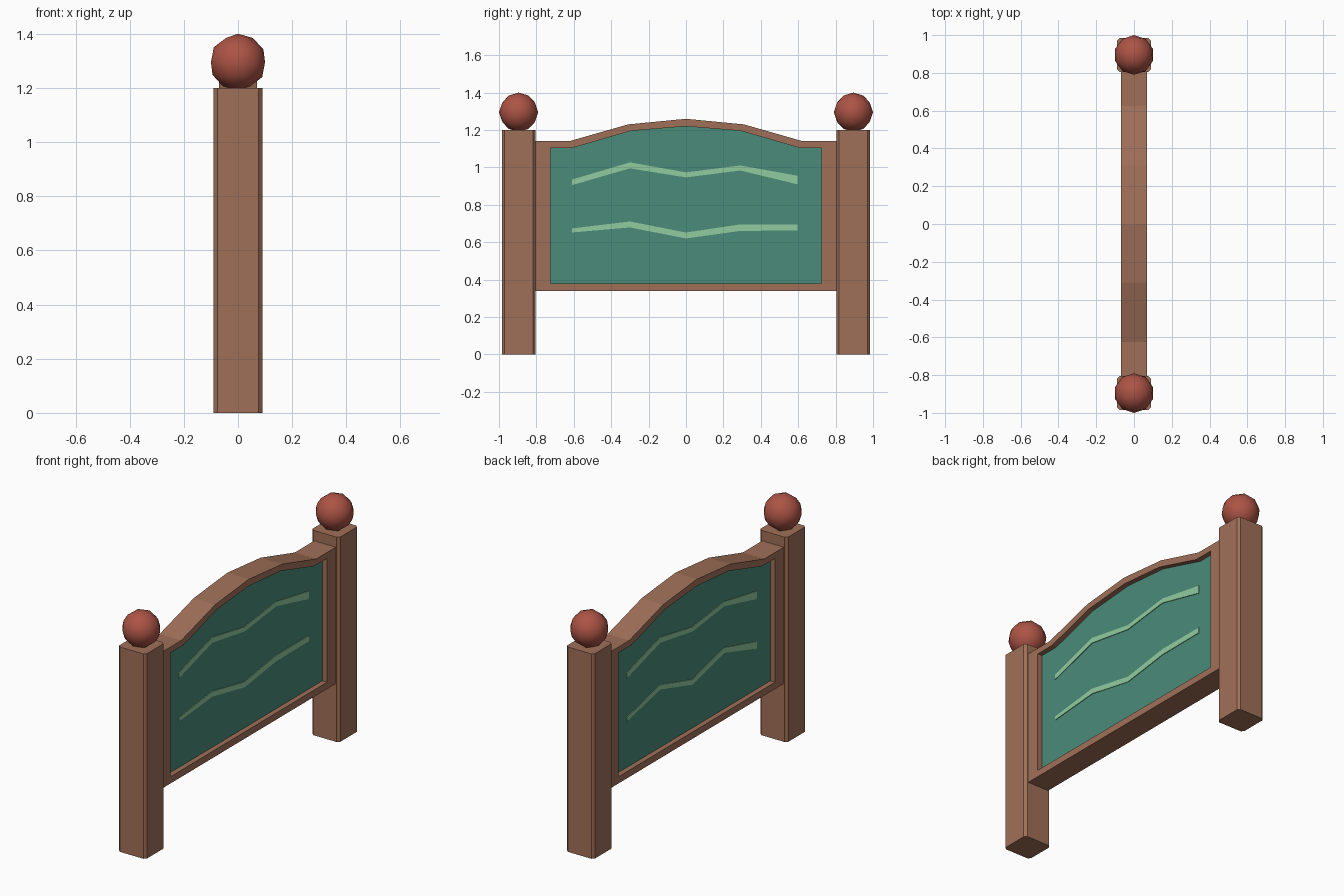
import bpy, bmesh, math

if "Cube" in bpy.data.objects:
    bpy.data.objects.remove(bpy.data.objects["Cube"])


def material(name, rgb):
    m = bpy.data.materials.new(name)
    m.diffuse_color = (*rgb, 1)
    m.use_nodes = True
    m.node_tree.nodes["Principled BSDF"].inputs["Base Color"].default_value = m.diffuse_color
    return m


WOOD = material("brown wood", (0.352, 0.163, 0.099))
GREEN = material("board green", (0.067, 0.258, 0.196))
PALE = material("pale green paint", (0.278, 0.600, 0.345))
RED = material("red knob", (0.413, 0.088, 0.060))


def finish(bm, name, mat):
    bmesh.ops.recalc_face_normals(bm, faces=bm.faces)
    me = bpy.data.meshes.new(name)
    bm.to_mesh(me)
    bm.free()
    me.materials.append(mat)
    ob = bpy.data.objects.new(name, me)
    bpy.context.collection.objects.link(ob)
    return ob


def prism(name, outline, x0, x1, mat):
    """Extrude a (y, z) outline along x."""
    bm = bmesh.new()
    a = [bm.verts.new((x0, y, z)) for y, z in outline]
    b = [bm.verts.new((x1, y, z)) for y, z in outline]
    n = len(a)
    bm.faces.new(a)
    bm.faces.new(b[::-1])
    for i in range(n):
        j = (i + 1) % n
        bm.faces.new((a[i], a[j], b[j], b[i]))
    return finish(bm, name, mat)


def mirrored(half):
    """Half outline from bottom edge to peak, completed on the other side."""
    return half + [(-y, z) for y, z in reversed(half[:-1])]


def ring_frame(name, outer, inner, hx, mat):
    bm = bmesh.new()
    loops = [[bm.verts.new((x, y, z)) for y, z in pts]
             for x, pts in ((hx, outer), (hx, inner), (-hx, inner), (-hx, outer))]
    n = len(outer)
    for k in range(4):
        a, b = loops[k], loops[(k + 1) % 4]
        for i in range(n):
            j = (i + 1) % n
            bm.faces.new((a[i], a[j], b[j], b[i]))
    return finish(bm, name, mat)


# Arched frame and recessed board
outer = mirrored([(0.815, 0.34), (0.815, 1.14), (0.625, 1.14), (0.31, 1.23), (0, 1.26)])
inner = mirrored([(0.725, 0.38), (0.725, 1.105), (0.605, 1.105), (0.295, 1.195), (0, 1.22)])
ring_frame("frame", outer, inner, 0.07, WOOD)
prism("board", inner, -0.04, 0.04, GREEN)

# Painted wavy stripes: (centre height, thickness) at five stations, left to right
STATIONS = (-0.61, -0.30, 0.0, 0.29, 0.595)
UPPER = ((0.920, 0.030), (1.011, 0.032), (0.960, 0.027), (0.997, 0.027), (0.933, 0.046))
LOWER = ((0.663, 0.022), (0.695, 0.032), (0.636, 0.032), (0.678, 0.035), (0.679, 0.032))
BACK_LOWER = ((0.663, 0.022), (0.735, 0.027), (0.650, 0.030), (0.725, 0.030), (0.640, 0.042))


def stripe(name, wave, side):
    top = [(side * u, z + t / 2) for u, (z, t) in zip(STATIONS, wave)]
    low = [(side * u, z - t / 2) for u, (z, t) in zip(STATIONS, wave)]
    prism(name, top + low[::-1], side * 0.039, side * 0.044, PALE)


stripe("upper_stripe_right", UPPER, 1)
stripe("lower_stripe_right", LOWER, 1)
stripe("upper_stripe_left", UPPER, -1)
stripe("lower_stripe_left", BACK_LOWER, -1)

# Posts with chamfered upright edges, and ball knobs
for side, label in ((-1, "front"), (1, "back")):
    y = side * 0.895
    bm = bmesh.new()
    bmesh.ops.create_cube(bm, size=1)
    for v in bm.verts:
        v.co = (v.co.x * 0.18, v.co.y * 0.18 + y, (v.co.z + 0.5) * 1.2)
    upright = [e for e in bm.edges if abs(e.verts[0].co.z - e.verts[1].co.z) > 0.5]
    bmesh.ops.bevel(bm, geom=upright, offset=0.014, segments=1, affect='EDGES')
    finish(bm, label + "_post", WOOD)

    bm = bmesh.new()
    bmesh.ops.create_icosphere(bm, subdivisions=2, radius=0.105)
    bmesh.ops.translate(bm, vec=(0, y, 1.295), verts=bm.verts)
    for f in bm.faces:
        f.smooth = True
    finish(bm, label + "_knob", RED)
